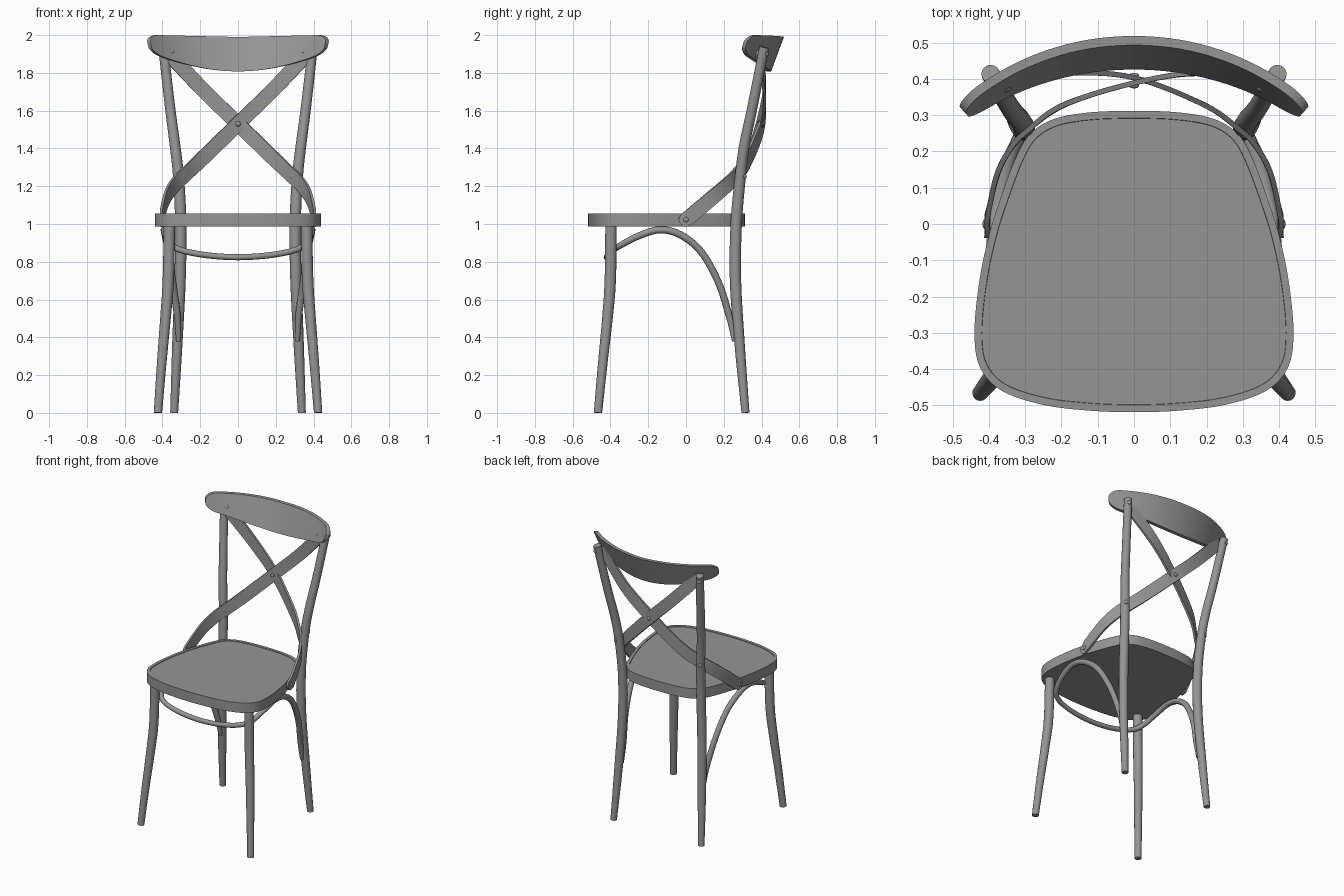
import bpy, bmesh, math
from mathutils import Vector

if "Cube" in bpy.data.objects:
    bpy.data.objects.remove(bpy.data.objects["Cube"])

# Dark grey finish shared by all parts
grey = bpy.data.materials.new("dark_grey")
grey.diffuse_color = (0.3, 0.3, 0.3, 1)
grey.use_nodes = True
grey.node_tree.nodes["Principled BSDF"].inputs["Base Color"].default_value = grey.diffuse_color


def finish(name, bm, angle=35):
    bmesh.ops.recalc_face_normals(bm, faces=bm.faces)
    me = bpy.data.meshes.new(name)
    bm.to_mesh(me)
    bm.free()
    me.materials.append(grey)
    ob = bpy.data.objects.new(name, me)
    bpy.context.collection.objects.link(ob)
    bpy.ops.object.select_all(action='DESELECT')
    ob.select_set(True)
    bpy.context.view_layer.objects.active = ob
    bpy.ops.object.shade_smooth_by_angle(angle=math.radians(angle))
    return ob


def spline(pts, n=6, closed=False):
    """Catmull-Rom through points of any dimension."""
    p = [Vector(q) for q in pts]
    if closed:
        p = [p[-1]] + p + [p[0], p[1]]
    else:
        p = [p[0] * 2 - p[1]] + p + [p[-1] * 2 - p[-2]]
    out = []
    for i in range(1, len(p) - 2):
        a, b, c, d = p[i - 1:i + 3]
        for k in range(n):
            t = k / n
            out.append(0.5 * (2 * b + (c - a) * t + (2 * a - 5 * b + 4 * c - d) * t * t
                              + (3 * b - a - 3 * c + d) * t ** 3))
    if not closed:
        out.append(p[-2])
    return out


def loft(name, rings, angle=35):
    bm = bmesh.new()
    vs = [[bm.verts.new(c) for c in r] for r in rings]
    for a, b in zip(vs, vs[1:]):
        for j in range(len(a)):
            k = (j + 1) % len(a)
            bm.faces.new((a[j], a[k], b[k], b[j]))
    bm.faces.new(vs[0])
    bm.faces.new(vs[-1])
    return finish(name, bm, angle)


def sweep(name, pts, ref, thick=None, sx=1, sides=16, n=6):
    """Round tube (4th value = radius) or flat strip (4th value = half width)."""
    path = spline(pts, n)
    pos = [Vector((q[0] * sx, q[1], q[2])) for q in path]
    rings = []
    for i, c in enumerate(pos):
        t = (pos[min(i + 1, len(pos) - 1)] - pos[max(i - 1, 0)]).normalized()
        u = t.cross(Vector(ref)).normalized()
        v = t.cross(u)
        w = path[i][3]
        if thick:
            h = thick / 2
            ring = [c + u * a * h + v * b * w for a, b in ((1, 1), (-1, 1), (-1, -1), (1, -1))]
        else:
            ang = [2 * math.pi * k / sides for k in range(sides)]
            ring = [c + (u * math.cos(a) + v * math.sin(a)) * w for a in ang]
        for r in ring:
            r.z = max(r.z, 0)
        rings.append(ring)
    return loft(name, rings)


# Seat: rounded trapezoid with a shallow recessed panel
half = [(0.12, 0.308), (0.22, 0.29), (0.285, 0.25), (0.325, 0.185), (0.365, 0.08), (0.40, -0.03),
        (0.427, -0.16), (0.44, -0.30), (0.425, -0.395), (0.365, -0.46), (0.25, -0.499), (0.12, -0.515)]
outline = [(0, 0.312)] + half + [(0, -0.519)] + [(-x, y) for x, y in reversed(half)]
edge = spline(outline, 5, True)
seat = loft("seat", [[Vector((q[0], q[1], z)) for q in edge] for z in (0.987, 1.056)])
bm = bmesh.new()
bm.from_mesh(seat.data)
cap = [f for f in bm.faces if f.normal.z > 0.9]
bmesh.ops.inset_region(bm, faces=cap, thickness=0.02)
bmesh.ops.inset_region(bm, faces=cap, thickness=0.001, depth=-0.004)
bm.to_mesh(seat.data)
bm.free()

# Legs, flaring toward the floor; the back pair runs up to the top rail
front = [(0.424, -0.466, 0, 0.022), (0.405, -0.442, 0.25, 0.025), (0.384, -0.416, 0.5, 0.028),
         (0.369, -0.401, 0.7, 0.03), (0.363, -0.397, 0.99, 0.03)]
back = [(0.338, 0.315, 0, 0.021), (0.322, 0.285, 0.35, 0.027), (0.307, 0.262, 0.7, 0.03),
        (0.303, 0.266, 1.0, 0.03), (0.315, 0.288, 1.25, 0.029), (0.334, 0.31, 1.42, 0.028),
        (0.36, 0.352, 1.62, 0.027), (0.393, 0.409, 1.91, 0.026), (0.395, 0.413, 1.926, 0.022),
        (0.396, 0.415, 1.934, 0.01)]
for sx, side in ((-1, "left"), (1, "right")):
    sweep("front_leg_" + side, front, (0, 1, 0), sx=sx)
    sweep("back_leg_" + side, back, (0, 1, 0), sx=sx)

# Bent hoop under the seat: arched sides and a sagging front
hoop = [(0.315, 0.256, 0.38, 0.012), (0.321, 0.229, 0.51, 0.018), (0.345, 0.172, 0.69, 0.019),
        (0.368, 0.08, 0.853, 0.019), (0.386, -0.03, 0.943, 0.019), (0.391, -0.14, 0.969, 0.019),
        (0.382, -0.25, 0.937, 0.018), (0.352, -0.345, 0.888, 0.017), (0.29, -0.392, 0.858, 0.016),
        (0.16, -0.414, 0.834, 0.016)]
hoop = hoop + [(0, -0.42, 0.824, 0.016)] + [(-x, y, z, r) for x, y, z, r in reversed(hoop)]
sweep("under_seat_hoop", hoop, (0, 0, 1), sides=12)

# Crossed back slats, from the seat side round the leg to the opposite rail end
for sx, gap in ((-1, -0.007), (1, 0.007)):
    slat = [(0.405, -0.028, 1.0, 0.012), (0.405, -0.022, 1.005, 0.026), (0.404, -0.008, 1.017, 0.035),
            (0.402, 0.03, 1.047, 0.039), (0.376, 0.14, 1.14, 0.039), (0.335, 0.215, 1.205, 0.039),
            (0.285, 0.265, 1.255, 0.039), (0.19, 0.33, 1.345, 0.039), (0, 0.396 + gap, 1.53, 0.039),
            (-0.18, 0.416, 1.705, 0.039), (-0.35, 0.392, 1.885, 0.039), (-0.38, 0.382, 1.918, 0.03)]
    sweep("back_slat_" + ("left" if sx < 0 else "right"), slat, (0, 0, 1), thick=0.014, sx=sx)

# Top rail: leaning curved board with rounded ends
R, T, rings = 0.73, 0.025, []
for i in range(49):
    s = 0.49 * math.sin(math.pi * (i / 48 - 0.5))
    th = math.asin(s / R)
    d = min(1, max(0, (abs(s) - 0.435) / 0.055))
    trim = 0.04 * (1 - math.sqrt(1 - d * d))
    zt = 1.99 + 0.01 * min(1, abs(s) / 0.44) - trim
    zb = 1.808 + 0.078 * (s / 0.44) ** 2 + trim * 0.8
    ring = []
    for z, off in ((zt, 0), (zt, T), (zb, T), (zb, 0)):
        r = R - off - 0.37 * (2 - z)
        ring.append(Vector((r * math.sin(th), 0.522 - R + r * math.cos(th), z)))
    rings.append(ring)
loft("top_rail", rings)

# Bolt heads
bolts = [((0, 0.381, 1.53), (0, -1, 0)), ((0, 0.41, 1.53), (0, 1, 0))]
for s in (-1, 1):
    bolts += [((s * 0.35, 0.372, 1.915), (-s * 0.45, -0.85, 0.3)),
              ((s * 0.402, 0.43, 1.9), (s * 0.4, 0.9, 0)),
              ((s * 0.287, 0.26, 1.252), (-s * 0.6, -0.8, 0)),
              ((s * 0.328, 0.312, 1.252), (s * 0.5, 0.86, 0)),
              ((s * 0.411, 0.0, 1.023), (s, 0, 0))]
for i, (c, d) in enumerate(bolts):
    bm = bmesh.new()
    bmesh.ops.create_uvsphere(bm, u_segments=12, v_segments=8, radius=0.014)
    bmesh.ops.scale(bm, vec=(1, 1, 0.5), verts=bm.verts)
    ob = finish(f"bolt_{i + 1}", bm, 60)
    ob.location = c
    ob.rotation_euler = Vector(d).to_track_quat('Z', 'Y').to_euler()
